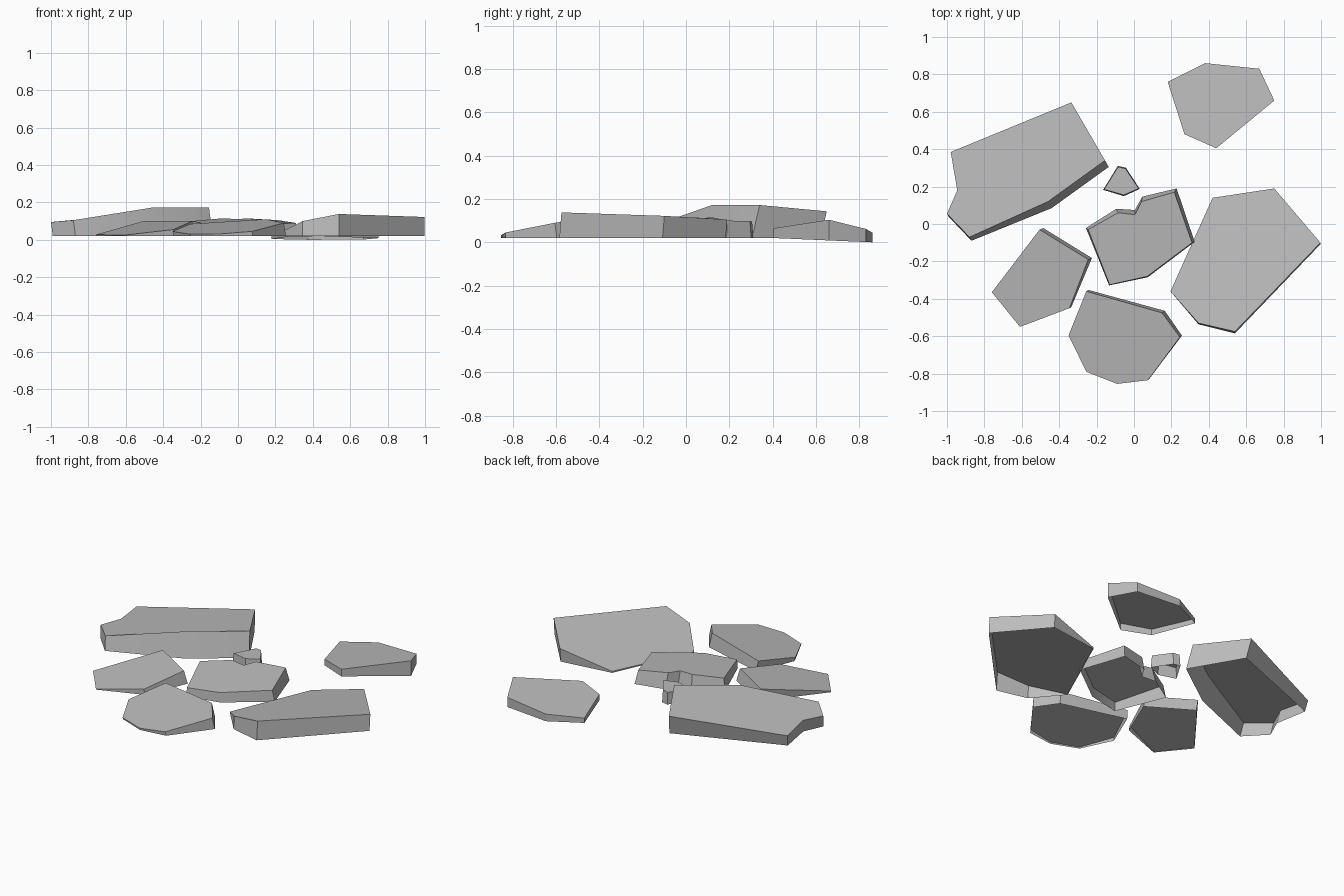
import bpy, bmesh, math

if "Cube" in bpy.data.objects:
    bpy.data.objects.remove(bpy.data.objects["Cube"])

stone_grey = bpy.data.materials.new("stone grey")
stone_grey.diffuse_color = (0.5, 0.5, 0.5, 1)
stone_grey.use_nodes = True
stone_grey.node_tree.nodes["Principled BSDF"].inputs["Base Color"].default_value = stone_grey.diffuse_color


def stone(name, top, flare=0.0, lean=(0, 0), base=lambda x, y: 0.02):
    """Flat slab, open below. top: rim points; flare widens the base ring,
    lean shifts it in proportion to the height of each rim point."""
    n = len(top)
    cx = sum(p[0] for p in top) / n
    cy = sum(p[1] for p in top) / n
    bm = bmesh.new()
    upper = [bm.verts.new(p) for p in top]
    lower = []
    for x, y, z in top:
        zb = base(x, y)
        h = z - zb
        r = math.hypot(x - cx, y - cy)
        lower.append(bm.verts.new((x + lean[0] * h + flare * h * (x - cx) / r,
                                   y + lean[1] * h + flare * h * (y - cy) / r, zb)))
    cap = bm.faces.new(upper)
    for i in range(n):
        j = (i + 1) % n
        bm.faces.new((upper[i], lower[i], lower[j], upper[j]))
    bmesh.ops.recalc_face_normals(bm, faces=bm.faces)
    cap.normal_update()
    if cap.normal.z < 0:
        bmesh.ops.reverse_faces(bm, faces=bm.faces)
    me = bpy.data.meshes.new(name)
    bm.to_mesh(me)
    bm.free()
    me.materials.append(stone_grey)
    ob = bpy.data.objects.new(name, me)
    bpy.context.collection.objects.link(ob)
    bpy.ops.object.select_all(action='DESELECT')
    ob.select_set(True)
    bpy.context.view_layer.objects.active = ob
    bpy.ops.object.shade_smooth_by_angle(angle=math.radians(30))


# large slab, back left
stone("large_left_stone",
      [(-.98, .385, .09), (-.335, .65, .143), (-.155, .34, .172), (-.46, .12, .172),
       (-.88, -.07, .105), (-1.0, .055, .095), (-.945, .18, .1)], lean=(.13, -.23))

# wedge slab, front left
stone("front_left_stone",
      [(-.505, -.03, .1), (-.245, -.19, .1), (-.345, -.45, .055),
       (-.61, -.55, .025), (-.76, -.365, .028)], lean=(.25, .1))

# front slab
stone("front_stone",
      [(-.255, -.36, .085), (.15, -.475, .11), (.245, -.605, .09), (.075, -.835, .045),
       (-.09, -.855, .032), (-.255, -.79, .03), (-.35, -.595, .045)], lean=(.16, .12))

# centre slab with a notch
stone("centre_stone",
      [(-.245, -.03, .1), (-.085, .06, .115), (.005, .05, .11), (.04, .12, .115),
       (.215, .17, .105), (.31, -.1, .09), (.07, -.28, .08), (-.13, -.325, .075)],
      flare=.18, lean=(.03, .1))

# large slab, right, sinking to the ground on its left
stone("large_right_stone",
      [(.42, .14, .03), (.75, .19, .105), (.997, -.1, .122),
       (.54, -.575, .138), (.345, -.53, .1), (.195, -.36, .023)], lean=(0, -.08))

# thin slab, back right, tilted towards the back
stone("back_right_stone",
      [(.18, .76, .035), (.38, .86, .045), (.67, .83, .062), (.75, .66, .104),
       (.44, .405, .065), (.27, .48, .055)],
      base=lambda x, y: .02 - .0435 * (y - .4))

# pebble in the gap
stone("small_stone",
      [(-.085, .305, .095), (-.045, .295, .098), (.025, .19, .1),
       (-.055, .155, .095), (-.16, .185, .09)], flare=.08)
